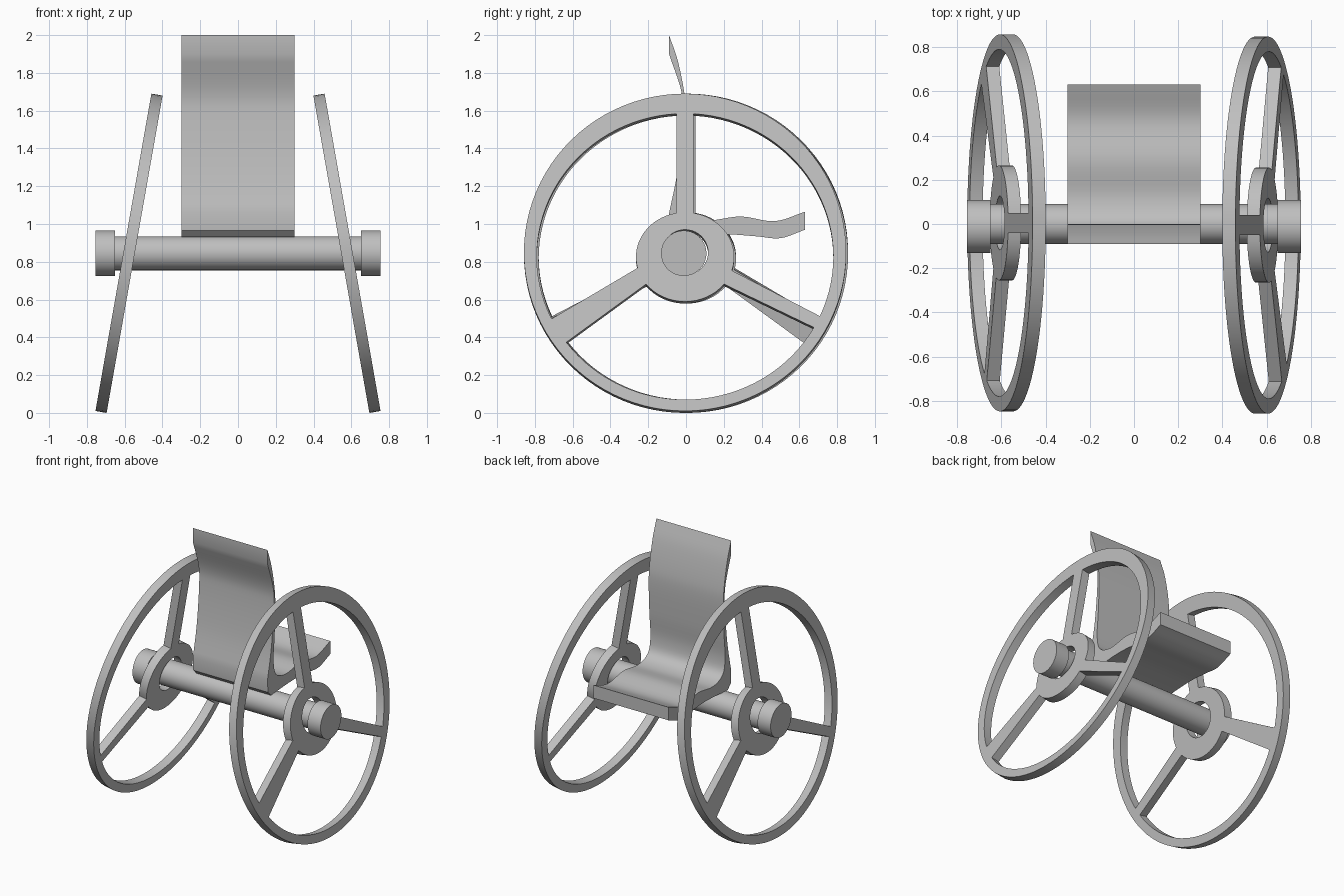
import bpy, bmesh
from math import sin, cos, pi, radians
from mathutils import Matrix, Vector

cube = bpy.data.objects.get("Cube")
if cube:
    bpy.data.objects.remove(cube, do_unlink=True)

GREY = (0.52, 0.52, 0.52, 1)
mat = bpy.data.materials.new("plain grey")
mat.use_nodes = True
mat.diffuse_color = GREY
mat.node_tree.nodes["Principled BSDF"].inputs["Base Color"].default_value = GREY

AXLE_Z = 0.845
TILT = radians(10)


def finish(ob, angle=35):
    """Merge seams, fix normals, assign the material and smooth the curves."""
    bm = bmesh.new()
    bm.from_mesh(ob.data)
    bmesh.ops.remove_doubles(bm, verts=bm.verts, dist=0.0003)
    bmesh.ops.recalc_face_normals(bm, faces=bm.faces)
    bm.to_mesh(ob.data)
    bm.free()
    ob.data.materials.clear()
    ob.data.materials.append(mat)
    bpy.ops.object.select_all(action="DESELECT")
    ob.select_set(True)
    bpy.context.view_layer.objects.active = ob
    bpy.ops.object.shade_smooth_by_angle(angle=radians(angle))


def arc(rx, ry, cy, start, end, n):
    """Points on an ellipse between two angles in degrees."""
    step = (end - start) / n
    return [(rx * cos(radians(start + i * step)),
             cy + ry * sin(radians(start + i * step))) for i in range(n + 1)]


def circle(r, n):
    return arc(r, r, 0, 0, 360, n)[:-1]


def window(rim_a, rim_b, hub_a, hub_b):
    """Opening between two spokes, the rim and the hub."""
    return (arc(0.785, 0.769, -0.023, rim_a, rim_b, 32)
            + arc(0.26, 0.24, -0.025, hub_b, hub_a, 16))


def make_wheel(name, side):
    cu = bpy.data.curves.new(name, "CURVE")
    cu.dimensions = "2D"
    cu.fill_mode = "BOTH"
    cu.extrude = 0.03
    loops = [circle(0.853, 96), circle(0.122, 40),
             window(-24.6, 86.7, -17.7, 80),
             window(93.3, 205.8, 100, 194.3),
             window(216.8, 330.3, 217.5, 322.5)]
    for pts in loops:
        sp = cu.splines.new("POLY")
        sp.points.add(len(pts) - 1)
        for p, (u, v) in zip(sp.points, pts):
            p.co = (u, v, 0, 1)
        sp.use_cyclic_u = True
    ob = bpy.data.objects.new(name, cu)
    bpy.context.collection.objects.link(ob)
    bpy.ops.object.select_all(action="DESELECT")
    ob.select_set(True)
    bpy.context.view_layer.objects.active = ob
    bpy.ops.object.convert(target="MESH")
    ob = bpy.context.view_layer.objects.active
    # Cambered wheel: the top leans towards the seat
    s, c = sin(TILT), cos(TILT)
    frame = Matrix(((0, -s, c, 0.577), (1, 0, 0, -0.005),
                    (0, c, s, AXLE_Z), (0, 0, 0, 1)))
    if side < 0:
        frame = Matrix.Rotation(pi, 4, "Z") @ frame
    ob.data.transform(frame)
    finish(ob)


def rod(name, radius, x0, x1, y):
    bpy.ops.mesh.primitive_cylinder_add(
        vertices=64, radius=radius, depth=x1 - x0,
        location=((x0 + x1) / 2, y, AXLE_Z), rotation=(0, pi / 2, 0))
    ob = bpy.context.object
    ob.name = name
    finish(ob)


def smooth_run(pts, n=5):
    """Catmull-Rom curve through the points."""
    p = [Vector(q) for q in pts]
    p = [2 * p[0] - p[1]] + p + [2 * p[-1] - p[-2]]
    out = []
    for a, b, c, d in zip(p, p[1:], p[2:], p[3:]):
        for i in range(n):
            t = i / n
            out.append(0.5 * (2 * b + (c - a) * t + (2 * a - 5 * b + 4 * c - d) * t ** 2
                              + (3 * b - a - 3 * c + d) * t ** 3))
    return out + [p[-2]]


def make_seat():
    # Side profile (y, z): sitting surface, underside, rear of the backrest
    top = smooth_run([(-0.09, 2.0), (-0.045, 1.87), (-0.01, 1.7), (0, 1.57),
                      (-0.008, 1.35), (-0.02, 1.17), (0.01, 1.06), (0.12, 1.02),
                      (0.29, 1.04), (0.47, 1.015), (0.63, 1.065)])
    under = smooth_run([(0.63, 0.97), (0.5, 0.925), (0.37, 0.935),
                        (0.2, 0.945), (-0.05, 0.93)])
    rear = smooth_run([(-0.09, 1.055), (-0.045, 1.28), (-0.018, 1.55),
                       (-0.024, 1.7), (-0.09, 1.9)])
    heel = [Vector((-0.085, 0.965))]
    bm = bmesh.new()
    face = bm.faces.new([bm.verts.new((-0.3, y, z)) for y, z in top + under + heel + rear])
    ext = bmesh.ops.extrude_face_region(bm, geom=[face], use_keep_orig=True)
    moved = [g for g in ext["geom"] if isinstance(g, bmesh.types.BMVert)]
    bmesh.ops.translate(bm, verts=moved, vec=(0.6, 0, 0))
    me = bpy.data.meshes.new("seat")
    bm.to_mesh(me)
    bm.free()
    ob = bpy.data.objects.new("seat", me)
    bpy.context.collection.objects.link(ob)
    finish(ob, 25)


# Wheels
make_wheel("left_wheel", 1)
make_wheel("right_wheel", -1)

# Axle and its end caps
rod("axle", 0.09, -0.66, 0.66, 0)
rod("left_axle_cap", 0.12, 0.65, 0.755, -0.012)
rod("right_axle_cap", 0.12, -0.755, -0.65, -0.012)

# Seat and backrest in one shell
make_seat()
